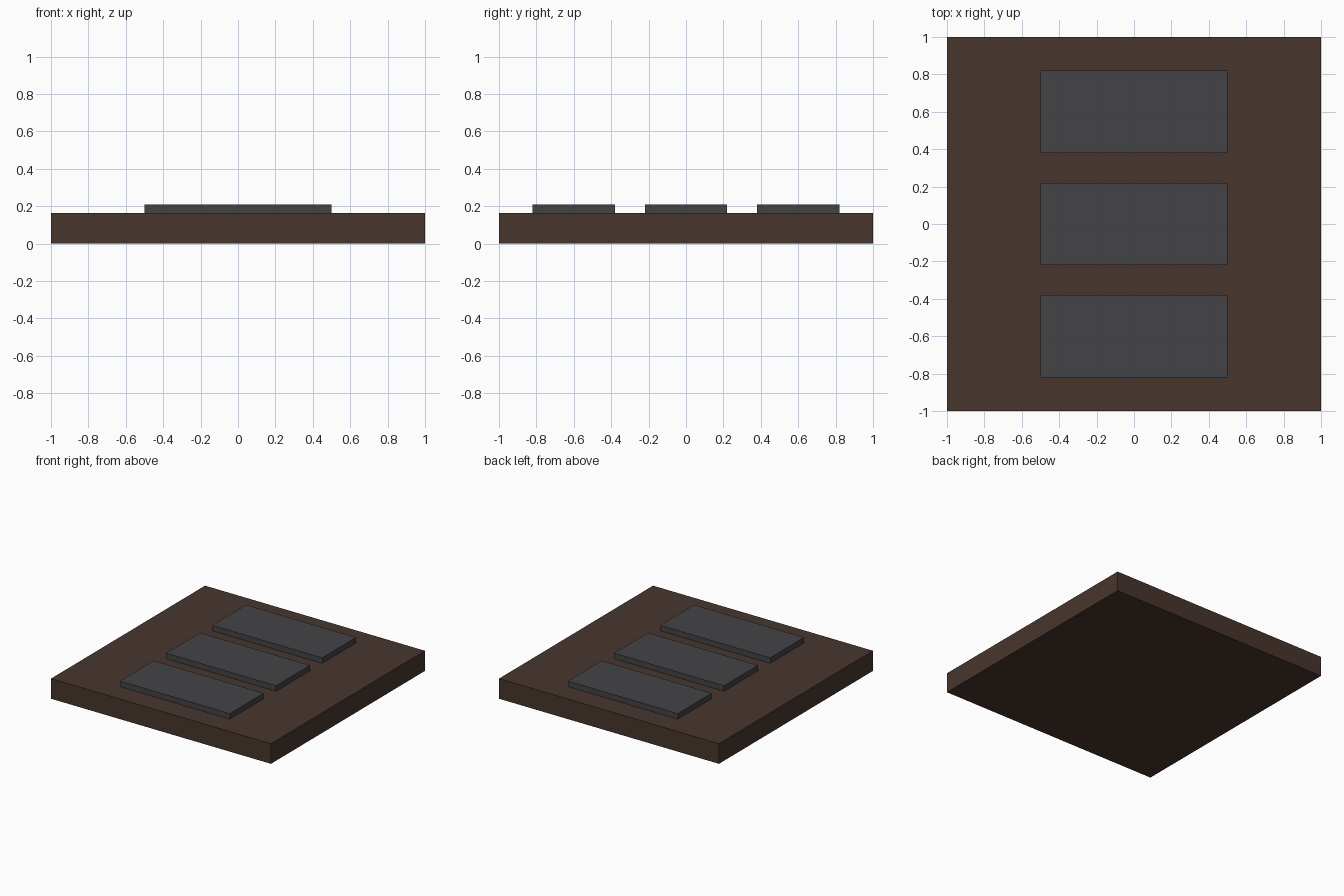
import bpy

if "Cube" in bpy.data.objects:
    bpy.data.objects.remove(bpy.data.objects["Cube"])


def material(name, color):
    m = bpy.data.materials.new(name)
    m.diffuse_color = (*color, 1.0)
    m.use_nodes = True
    m.node_tree.nodes["Principled BSDF"].inputs["Base Color"].default_value = m.diffuse_color
    return m


def box(name, center, size, mat):
    bpy.ops.mesh.primitive_cube_add(size=1, location=center)
    ob = bpy.context.object
    ob.name = name
    ob.scale = size
    bpy.ops.object.transform_apply(location=False, rotation=False, scale=True)
    ob.data.materials.append(mat)
    return ob


brown = material("dark brown", (0.064, 0.036, 0.027))
grey = material("dark grey", (0.057, 0.056, 0.062))

BASE_H, TOP = 0.165, 0.21

# Square base slab
box("base_slab", (0, 0, BASE_H / 2), (2, 2, BASE_H), brown)

# Three raised plates in a row, resting on the slab
for i in range(3):
    box(f"raised_plate_{i + 1}", (0, (i - 1) * 0.6, (BASE_H + TOP) / 2),
        (1.0, 0.44, TOP - BASE_H), grey)
